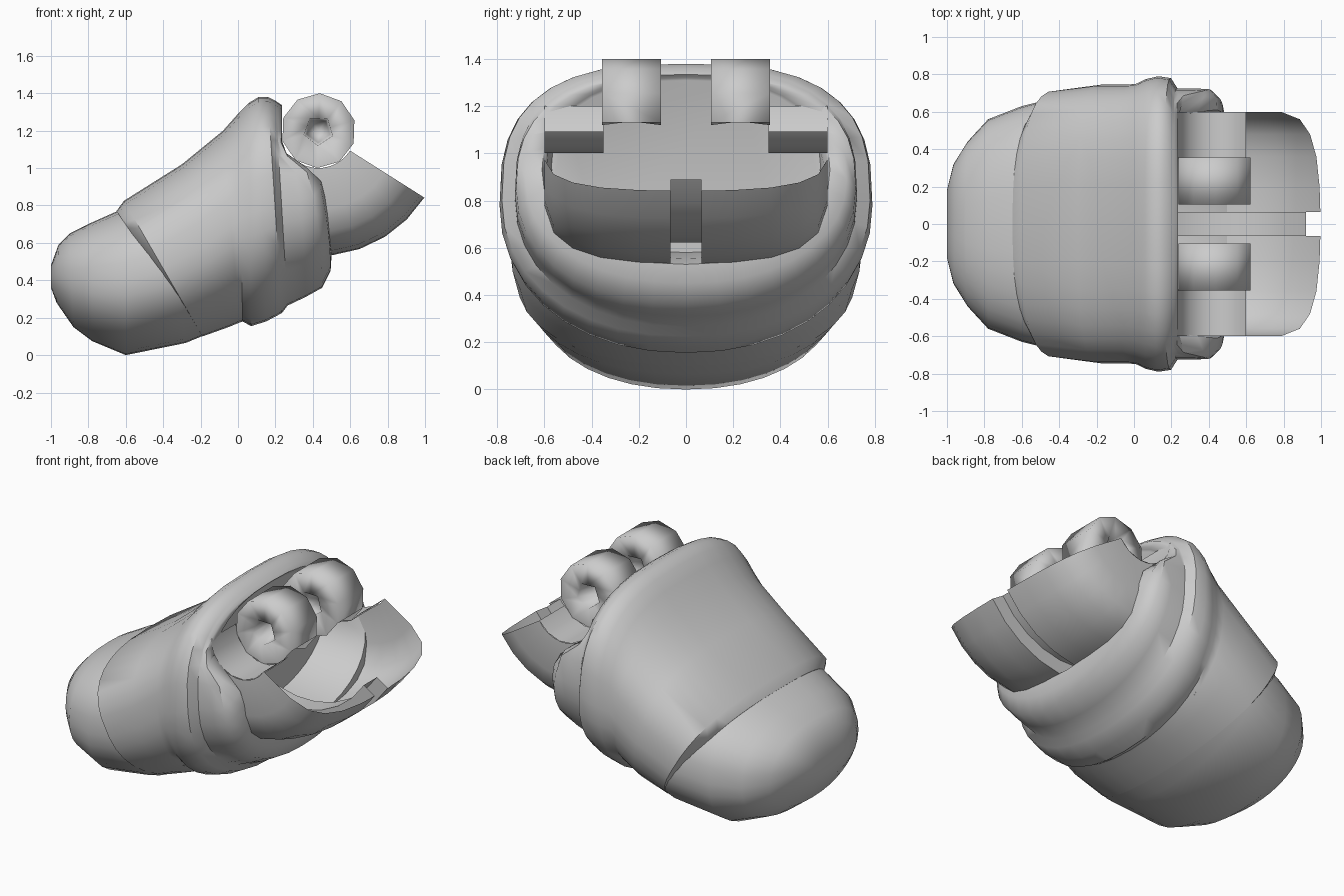
import bpy, bmesh, math

if "Cube" in bpy.data.objects:
    bpy.data.objects.remove(bpy.data.objects["Cube"])

HX, HZ = 0.43, 1.2      # hinge axis, runs along y


def finish(bm, name, angle=40):
    bmesh.ops.recalc_face_normals(bm, faces=bm.faces[:])
    me = bpy.data.meshes.new(name)
    bm.to_mesh(me)
    bm.free()
    ob = bpy.data.objects.new(name, me)
    bpy.context.collection.objects.link(ob)
    bpy.ops.object.select_all(action='DESELECT')
    ob.select_set(True)
    bpy.context.view_layer.objects.active = ob
    bpy.ops.object.shade_smooth_by_angle(angle=math.radians(angle))
    return ob


def spow(v, e):
    return math.copysign(abs(v) ** e, v)


def loft(name, stations, n=36, angle=45):
    """Stations: top x, top z, bottom x, bottom z, half width, upper squareness,
    and whether the section is a rim that drops back around the hinge."""
    bm = bmesh.new()
    rings = []
    for xt, zt, xb, zb, w, sq, rim in stations:
        ring = []
        for i in range(n):
            a = 2 * math.pi * i / n
            c, s = math.cos(a), math.sin(a)
            e = 2 / (sq if s > 0 else 2.15)
            y, v = w * spow(c, e), spow(s, e)
            t = (v + 1) / 2
            z = zb + (zt - zb) * t
            k = t
            if rim:
                k = 0.35 * (t / 0.65) ** 2
                drop = min(1, max(0, (z - 0.97) / 0.13))
                k = min(1, k) * (1 - drop) + drop
            ring.append(bm.verts.new((xb + (xt - xb) * k, y, z)))
        rings.append(ring)
    for a, b in zip(rings, rings[1:]):
        for i in range(n):
            j = (i + 1) % n
            bm.faces.new((a[i], a[j], b[j], b[i]))
    bm.faces.new(rings[0])
    bm.faces.new(rings[-1])
    return finish(bm, name, angle)


def hinge_lathe(bm, profile, start, end, n, pentagon=False):
    """Turns a (y, radius) profile round the hinge axis between two angles."""
    cols = []
    for i in range(n + 1):
        a = math.radians(start + (end - start) * i / n)
        col = []
        for y, r in profile:
            if pentagon and r < 0.1 and i % 2:
                r *= math.cos(math.pi / 5)
            col.append(bm.verts.new((HX + r * math.cos(a), y, HZ + r * math.sin(a))))
        cols.append(col)
    for a, b in zip(cols, cols[1:]):
        for k in range(len(profile) - 1):
            bm.faces.new((a[k], a[k + 1], b[k + 1], b[k]))


# rounded toe tip, running back inside the sleeve
loft("toe_tip", [
    (-1.0, .48, -1.0, .36, .18, 2.3, 0),
    (-.96, .59, -.97, .28, .32, 2.3, 0),
    (-.90, .65, -.88, .15, .44, 2.4, 0),
    (-.78, .71, -.78, .075, .56, 2.5, 0),
    (-.60, .79, -.60, .0, .63, 2.6, 0),
    (-.40, .85, -.28, .065, .695, 2.6, 0),
    (.00, 1.0, .00, .18, .69, 2.6, 0)])

# tapered sleeve with a raised band, rolling over into the socket rim
loft("sleeve_and_socket_rim", [
    (-.65, .77, -.21, .13, .64, 2.6, 0),
    (-.61, .825, -.19, .10, .715, 2.7, 0),
    (-.30, 1.02, -.05, .15, .745, 2.8, 0),
    (-.08, 1.20, .01, .175, .745, 2.8, 0),
    (.00, 1.29, .025, .18, .75, 2.8, 0),
    (.06, 1.35, .07, .155, .775, 2.8, 0),
    (.11, 1.38, .15, .18, .79, 2.8, 0),
    (.16, 1.38, .235, .225, .78, 2.8, 0),
    (.20, 1.36, .265, .265, .725, 2.8, 0),
    (.215, 1.35, .36, .31, .725, 2.7, 1),
    (.23, 1.34, .45, .36, .72, 2.6, 1),
    (.235, 1.335, .495, .45, .68, 2.5, 1),
    (.23, 1.33, .50, .53, .61, 2.4, 1),
    (.22, 1.32, .43, .555, .59, 2.4, 1),
    (.215, 1.31, .20, .58, .57, 2.4, 0)])

# hollow knuckle shell with a tendon groove down the middle
half = [(.6, .2), (.6, .42), (.56, .54), (.48, .605), (.36, .645), (.2, .665),
        (.065, .67), (.065, .58)]
profile = half + [(-y, r) for y, r in reversed(half)]
bm = bmesh.new()
hinge_lathe(bm, profile, -32.3, -135, 8)
finish(bm, "knuckle_shell", 35)

for side, label in ((1, "back"), (-1, "front")):
    # open trough joining the shell to the lug
    bm = bmesh.new()
    hinge_lathe(bm, [(side * .35, .2), (side * .6, .2)], -32.3, -180, 6)
    finish(bm, label + "_trough")
    # hinge lug with a five sided blind pin hole
    y0, y1, ym = side * .105, side * .355, side * .23
    bm = bmesh.new()
    hinge_lathe(bm, [(y0, .2), (y0, .08), (ym, .065), (y1, .08), (y1, .2)], -20, 340, 10, True)
    hinge_lathe(bm, [(ym, .065), (ym, .001)], -20, 340, 10, True)
    hinge_lathe(bm, [(y0, .2), (y1, .2)], -20, 196, 6)
    bmesh.ops.remove_doubles(bm, verts=bm.verts[:], dist=0.003)
    finish(bm, label + "_hinge_lug", 95)
